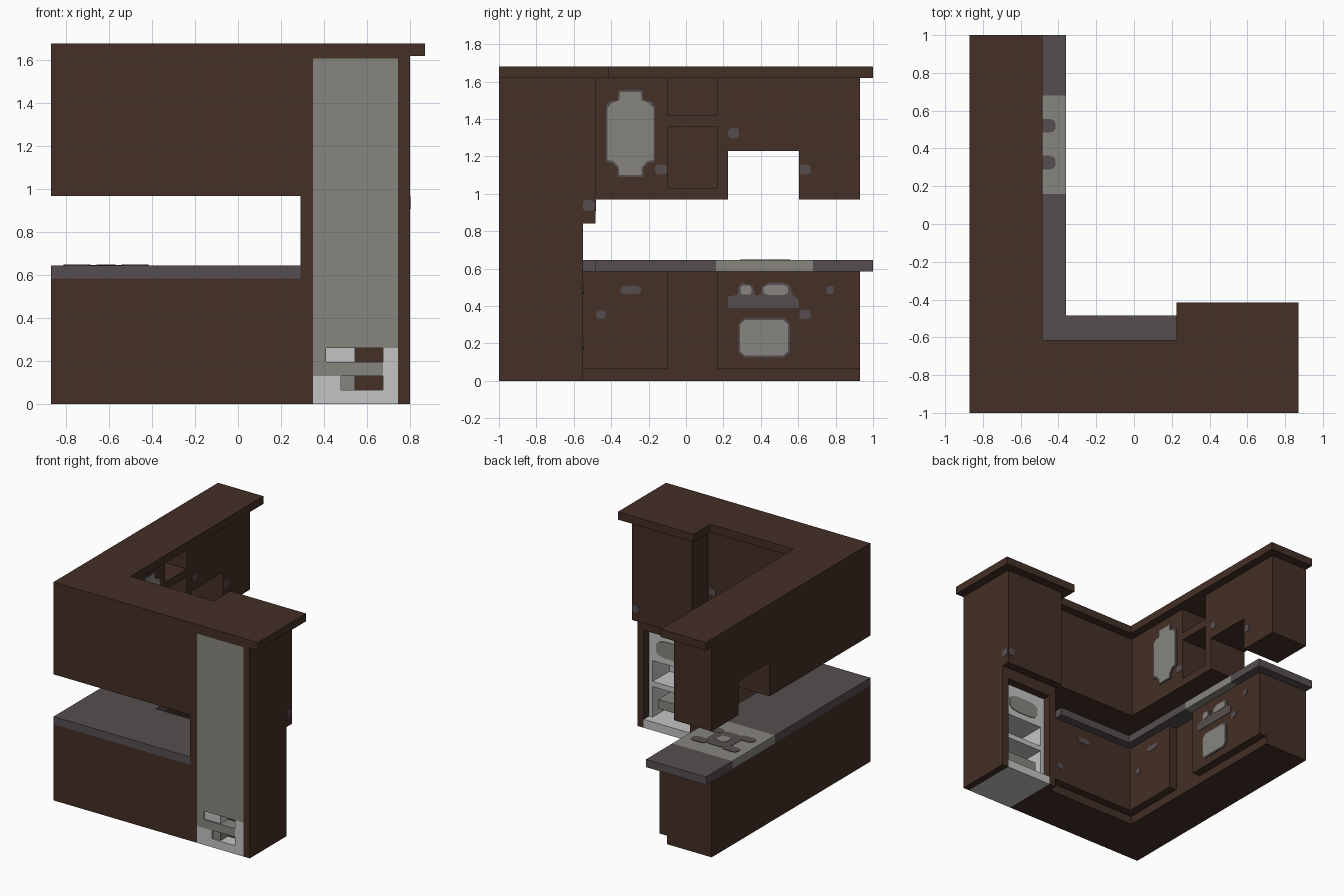
import bpy, bmesh, math
from mathutils import Vector

cube = bpy.data.objects.get("Cube")
if cube:
    bpy.data.objects.remove(cube, do_unlink=True)


def material(name, rgb):
    m = bpy.data.materials.new(name)
    m.use_nodes = True
    m.diffuse_color = (*rgb, 1)
    bsdf = next(n for n in m.node_tree.nodes if n.type == 'BSDF_PRINCIPLED')
    bsdf.inputs["Base Color"].default_value = (*rgb, 1)
    return m


BROWN = material("dark wood", (0.058, 0.029, 0.019))
SLATE = material("dark grey stone", (0.093, 0.076, 0.079))
GREY = material("warm light grey", (0.245, 0.235, 0.208))
WHITE = material("pale enamel", (0.55, 0.55, 0.55))


def finish(name, bm, mat):
    bmesh.ops.recalc_face_normals(bm, faces=bm.faces)
    me = bpy.data.meshes.new(name)
    bm.to_mesh(me)
    bm.free()
    me.materials.append(mat)
    ob = bpy.data.objects.new(name, me)
    bpy.context.collection.objects.link(ob)
    return ob


def box(name, x, y, z, mat=BROWN):
    bm = bmesh.new()
    bmesh.ops.create_cube(bm, size=1)
    for v in bm.verts:
        v.co = Vector([(r[0] + r[1]) / 2 + c * (r[1] - r[0])
                       for c, r in zip(v.co, (x, y, z))])
    return finish(name, bm, mat)


def prism(name, outline, axis, start, depth, mat):
    """Extrude a 2D outline along an axis; outline holds the other two axes in order."""
    bm = bmesh.new()

    def place(p, d):
        c = list(p)
        c.insert(axis, d)
        return bm.verts.new(c)
    face = bm.faces.new([place(p, start) for p in outline])
    ext = bmesh.ops.extrude_face_region(bm, geom=[face])
    move = Vector((0, 0, 0))
    move[axis] = depth
    bmesh.ops.translate(bm, vec=move,
                        verts=[g for g in ext["geom"] if isinstance(g, bmesh.types.BMVert)])
    return finish(name, bm, mat)


def oval(u, v, w, h, n=12):
    """Capsule-like outline with softly squared corners."""
    pts = []
    for i in range(n):
        a = 2 * math.pi * (i + 0.5) / n
        c, s = math.cos(a), math.sin(a)
        pts.append((u + w / 2 * math.copysign(abs(c) ** 0.6, c),
                    v + h / 2 * math.copysign(abs(s) ** 0.6, s)))
    return pts


def chamfered(u0, u1, v0, v1, c):
    return [(u0 + c, v0), (u1 - c, v0), (u1, v0 + c), (u1, v1 - c),
            (u1 - c, v1), (u0 + c, v1), (u0, v1 - c), (u0, v0 + c)]


# Crown boards
box("crown_side_run", (-.87, -.485), (-.615, 1), (1.62, 1.68))
box("crown_front_run", (-.87, .225), (-1, -.615), (1.62, 1.68))
box("crown_tower", (.225, .87), (-1, -.415), (1.62, 1.68))

# Wall cabinets with an open shelf niche and a raised section over the hob
W = (-.87, -.55)
box("wall_cabinet_front_run", (-.55, .29), (-1, -.68), (.97, 1.62))
box("wall_cabinet_corner", W, (-1, -.10), (.97, 1.62))
box("niche_back", (-.87, -.81), (-.10, .165), (.97, 1.62))
box("niche_bottom", (-.81, -.55), (-.10, .165), (.97, 1.03))
box("niche_shelf", (-.81, -.55), (-.10, .165), (1.36, 1.42))
box("niche_divider", W, (.165, .225), (.97, 1.62))
box("wall_cabinet_over_hob", W, (.225, .605), (1.23, 1.62))
box("wall_cabinet_end", W, (.605, .93), (.97, 1.62))

# Base cabinets on a recessed plinth
box("plinth_front_run", (-.49, .29), (-1, -.615), (0, .065))
box("plinth_side_run", (-.87, -.49), (-1, .93), (0, .065))
box("base_cabinet_front_run", (-.425, .29), (-1, -.55), (.065, .585))
box("base_cabinet_corner", (-.87, -.425), (-1, -.10), (.065, .585))
box("base_niche_back", (-.87, -.49), (-.10, .165), (.065, .585))
box("base_cabinet_oven", (-.87, -.425), (.165, .93), (.065, .585))

# Worktop, with the hob as a paler band
C = (-.87, -.36)
box("worktop_front_run", (-.36, .29), (-1, -.485), (.585, .645), SLATE)
box("worktop_corner", C, (-1, .16), (.585, .645), SLATE)
box("hob", C, (.16, .68), (.585, .645), GREY)
box("worktop_end", C, (.68, 1), (.585, .645), SLATE)

# Hob burners around a pale centre
for i, x in enumerate((-.48, -.75)):
    for j, y in enumerate((.325, .52)):
        prism(f"burner_{i}_{j}", oval(x, y, .13, .075), 2, .645, .004, SLATE)
prism("burner_grate", oval(-.615, .42, .22, .24), 2, .645, .003, SLATE)
prism("grate_centre", oval(-.615, .42, .09, .09), 2, .645, .005, GREY)

# Tower walls, upper cupboard and frame around the fridge opening
for name, x in (("left", (.745, .80)), ("right", (.29, .35))):
    box("tower_wall_" + name, x, (-1, -.55), (0, 1.62))
box("tower_cupboard", (.29, .80), (-.94, -.485), (.84, 1.62))
box("tower_back_strip", (.35, .745), (-1, -.94), (1.61, 1.62))
box("tower_lintel", (.35, .745), (-.94, -.55), (.75, .84))

# Fridge shell and compartments
F = (.35, .745)
box("fridge_back_panel", F, (-1, -.94), (.26, 1.61), GREY)
box("fridge_floor", F, (-1, -.55), (0, .065), WHITE)
box("fridge_inner_back", F, (-.86, -.82), (.065, .75), WHITE)
for name, x in (("left", (.715, .745)), ("right", (.35, .38))):
    box("fridge_side_" + name, x, (-.82, -.615), (.065, .75), WHITE)
box("fridge_header", (.38, .715), (-.82, -.615), (.50, .75), WHITE)
prism("fridge_header_panel", oval(.5475, .61, .27, .13), 1, -.615, .006, GREY)
box("fridge_shelf_upper", (.38, .715), (-.82, -.615), (.30, .34), WHITE)
box("fridge_drawer", (.41, .685), (-.82, -.64), (.13, .20), GREY)

# Service opening at the rear of the fridge
box("service_inner_wall", F, (-.90, -.86), (.065, .30), BROWN)
box("service_frame_side", (.675, .745), (-1, -.90), (.065, .26), WHITE)
box("service_block_low", (.35, .48), (-1, -.90), (.065, .13), WHITE)
box("service_block_mid", (.48, .545), (-.99, -.90), (.065, .13), GREY)
box("service_block_high", (.41, .545), (-.99, -.90), (.195, .26), WHITE)
box("service_side", (.35, .41), (-1, -.90), (.13, .26), GREY)
box("service_tray", (.41, .675), (-1, -.90), (.13, .195), GREY)

# Glazed door: dark rim below a pale pane with narrower ends
for name, g, d, mat in (("rim", 0, .004, SLATE), ("pane", .01, .008, GREY)):
    right = [(.07 - g, 1.09 + g), (.07 - g, 1.14), (.10 - g, 1.165 + g), (.132 - g, 1.17 + g),
             (.132 - g, 1.47 - g), (.11 - g, 1.495 - g), (.07 - g, 1.50), (.065 - g, 1.555 - g)]
    outline = [(-.297 + u, v) for u, v in right] + [(-.297 - u, v) for u, v in reversed(right)]
    prism("glazed_door_" + name, outline, 0, -.55, d, mat)

# Oven window and control panel
prism("oven_window_rim", chamfered(.28, .555, .125, .335, .03), 0, -.425, .004, SLATE)
prism("oven_window", chamfered(.29, .545, .135, .325, .025), 0, -.425, .008, GREY)
prism("oven_panel", [(.225, .39), (.605, .39), (.605, .43), (.57, .46), (.555, .51), (.52, .525),
                     (.44, .525), (.405, .50), (.40, .46), (.37, .46), (.355, .51), (.30, .525),
                     (.28, .50), (.275, .46), (.225, .45)], 0, -.425, .004, SLATE)
prism("oven_knob", oval(.32, .485, .06, .05), 0, -.425, .008, GREY)
prism("oven_display", oval(.48, .485, .135, .055), 0, -.425, .008, GREY)

# Handles: (axis, surface, u, v, width, height)
handles = [(0, -.55, -.133, 1.13, .065, .055), (0, -.55, .255, 1.325, .06, .055),
           (0, -.55, .635, 1.13, .06, .055), (0, -.425, -.295, .485, .11, .045),
           (0, -.425, -.455, .355, .05, .045), (0, -.425, .635, .355, .06, .05),
           (0, -.425, .77, .485, .04, .045), (0, .80, -.52, .937, .064, .06),
           (1, -.485, .77, .937, .055, .06), (1, -.68, .25, 1.13, .06, .055),
           (1, -.55, .02, .485, .11, .045), (1, -.55, .25, .19, .05, .045)]
for i, (axis, pos, u, v, w, h) in enumerate(handles):
    prism(f"door_handle_{i + 1}", oval(u, v, w, h), axis, pos, .004, SLATE)
